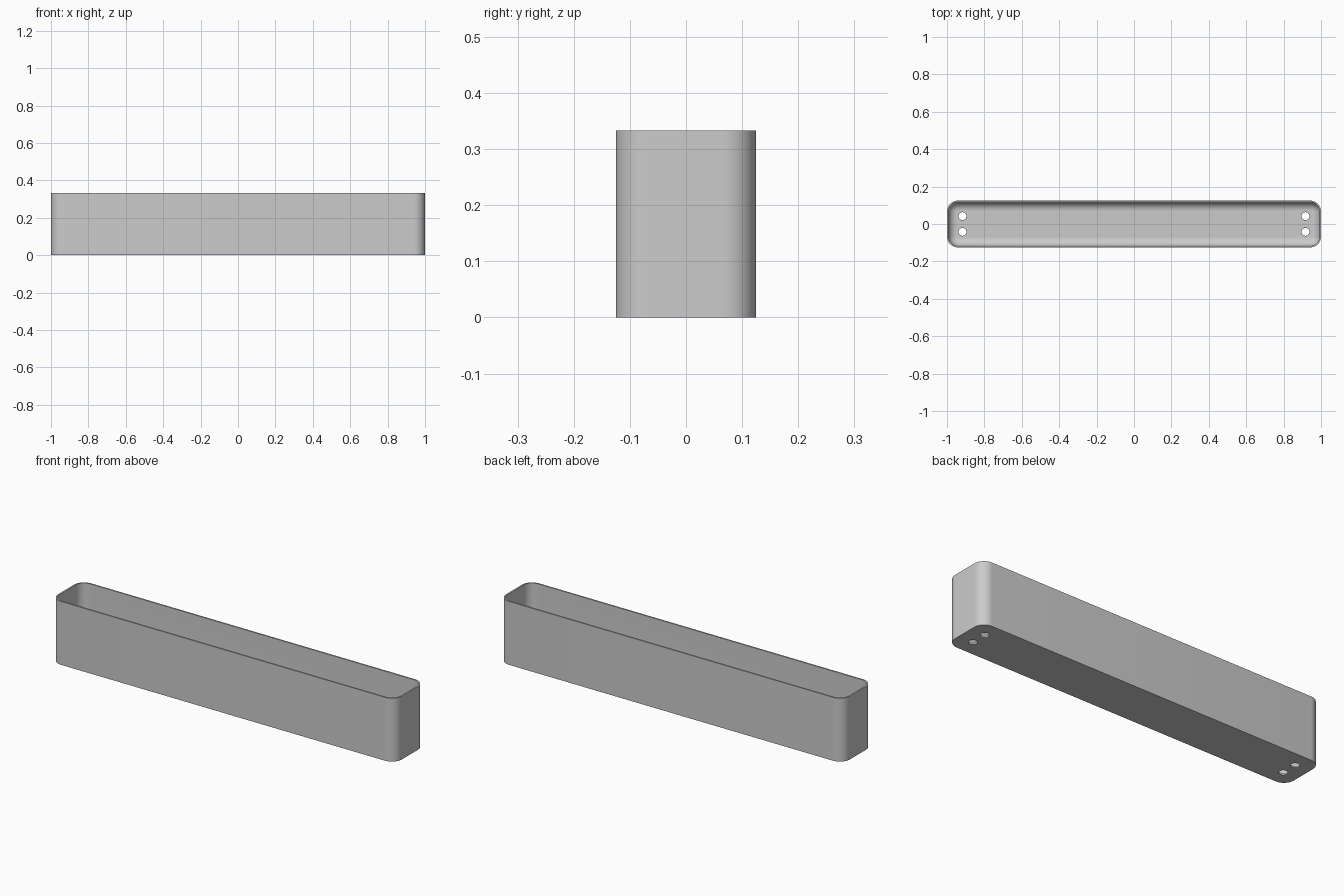
import bpy
import bmesh
from math import cos, sin, pi, radians

if "Cube" in bpy.data.objects:
    bpy.data.objects.remove(bpy.data.objects["Cube"], do_unlink=True)

HALF_X, HALF_Y, HEIGHT = 1.0, 0.125, 0.333
RADIUS, WALL, FILLET = 0.058, 0.0083, 0.046
CORNER_STEPS, FILLET_STEPS = 12, 10

grey = bpy.data.materials.new("light grey")
grey.use_nodes = True
colour = (0.6, 0.6, 0.6, 1)
grey.diffuse_color = colour
grey.node_tree.nodes["Principled BSDF"].inputs["Base Color"].default_value = colour


def rounded_ring(bm, inset, z):
    """Rounded rectangle of vertices, shrunk inwards by inset."""
    r = RADIUS - inset
    ring = []
    for i, (sx, sy) in enumerate([(1, 1), (-1, 1), (-1, -1), (1, -1)]):
        for k in range(CORNER_STEPS + 1):
            a = (i + k / CORNER_STEPS) * pi / 2
            ring.append(bm.verts.new((sx * (HALF_X - RADIUS) + r * cos(a),
                                      sy * (HALF_Y - RADIUS) + r * sin(a), z)))
    return ring


# Trough: outer wall, rim, inner wall and rounded inner bottom edge
bm = bmesh.new()
levels = [(0, 0), (0, HEIGHT), (WALL, HEIGHT)]
for k in range(FILLET_STEPS + 1):
    a = k / FILLET_STEPS * pi / 2
    levels.append((WALL + FILLET * (1 - cos(a)), WALL + FILLET * (1 - sin(a))))
rings = [rounded_ring(bm, d, z) for d, z in levels]
for low, high in zip(rings, rings[1:]):
    for i in range(len(low)):
        j = (i + 1) % len(low)
        bm.faces.new((low[i], low[j], high[j], high[i]))
bm.faces.new(rings[0][::-1])
bm.faces.new(rings[-1])
mesh = bpy.data.meshes.new("planter_trough")
bm.to_mesh(mesh)
bm.free()
trough = bpy.data.objects.new("planter_trough", mesh)
bpy.context.collection.objects.link(trough)
mesh.materials.append(grey)

# Drain holes: two at each end of the floor
bm = bmesh.new()
for x in (-0.917, 0.917):
    for y in (-0.042, 0.042):
        made = bmesh.ops.create_cone(bm, cap_ends=True, segments=32,
                                     radius1=0.021, radius2=0.021, depth=0.06)
        bmesh.ops.translate(bm, verts=made["verts"], vec=(x, y, 0))
cut_mesh = bpy.data.meshes.new("drain_hole_cutter")
bm.to_mesh(cut_mesh)
bm.free()
cut_mesh.materials.append(grey)
cutter = bpy.data.objects.new("drain_hole_cutter", cut_mesh)
bpy.context.collection.objects.link(cutter)
cutter.hide_render = True

drill = trough.modifiers.new("drain_holes", "BOOLEAN")
drill.operation = "DIFFERENCE"
drill.solver = "EXACT"
drill.object = cutter
bpy.ops.object.select_all(action="DESELECT")
trough.select_set(True)
bpy.context.view_layer.objects.active = trough
bpy.ops.object.modifier_apply(modifier=drill.name)
bpy.data.objects.remove(cutter, do_unlink=True)
bpy.ops.object.shade_smooth_by_angle(angle=radians(30))
